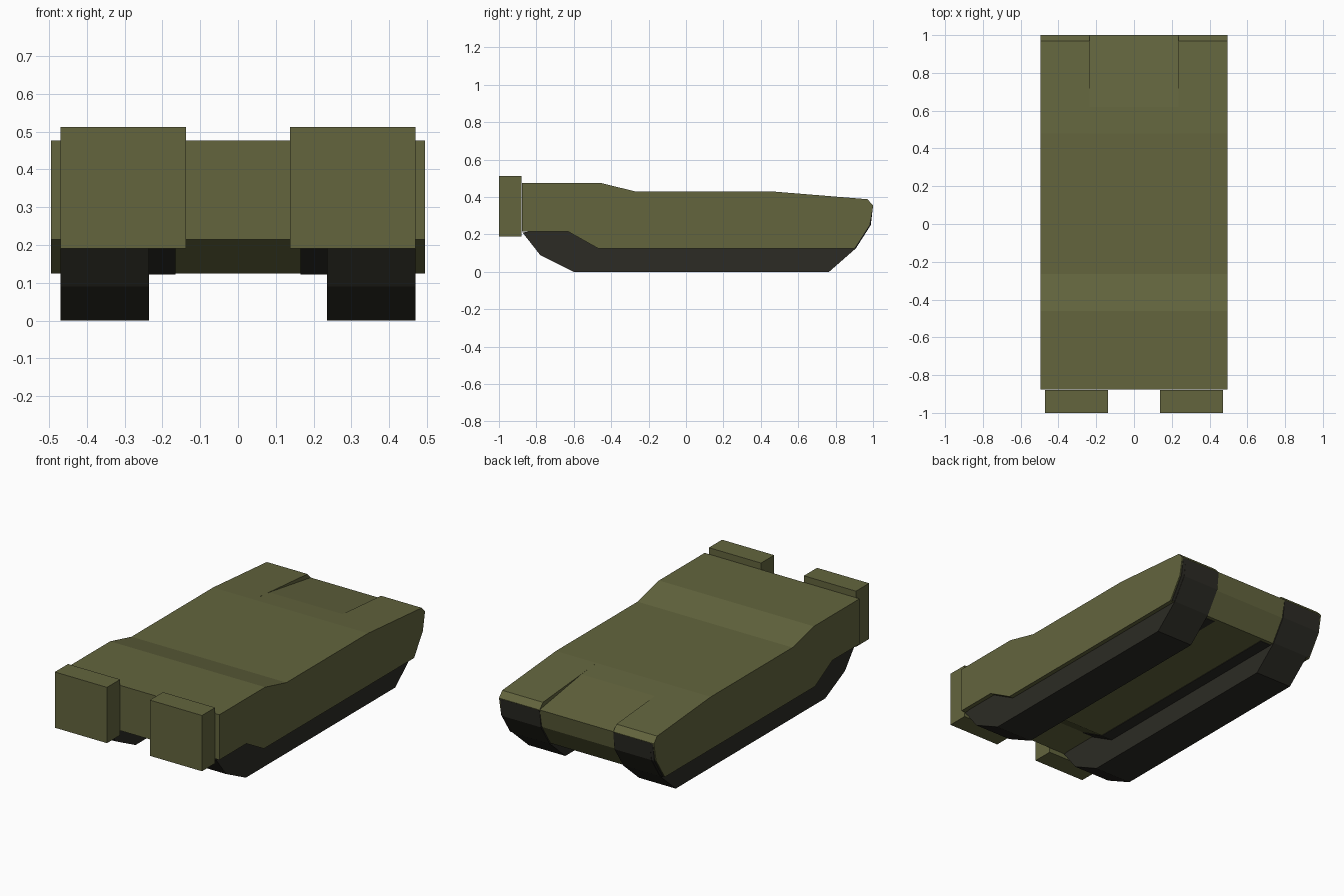
import bpy, bmesh

if "Cube" in bpy.data.objects:
    bpy.data.objects.remove(bpy.data.objects["Cube"])


def material(name, rgb):
    m = bpy.data.materials.new(name)
    m.diffuse_color = (*rgb, 1)
    m.use_nodes = True
    m.node_tree.nodes["Principled BSDF"].inputs["Base Color"].default_value = m.diffuse_color
    return m


GREEN = material("olive green", (0.125, 0.130, 0.048))
DARK = material("track black", (0.025, 0.024, 0.018))


def extrude_profile(name, profile, x0, x1, mat):
    """Solid made from a (y, z) side profile swept from x0 to x1."""
    bm = bmesh.new()
    face = bm.faces.new([bm.verts.new((x0, y, z)) for y, z in profile])
    res = bmesh.ops.extrude_face_region(bm, geom=[face])
    moved = [g for g in res["geom"] if isinstance(g, bmesh.types.BMVert)]
    bmesh.ops.translate(bm, verts=moved, vec=(x1 - x0, 0, 0))
    bmesh.ops.recalc_face_normals(bm, faces=bm.faces)
    me = bpy.data.meshes.new(name)
    bm.to_mesh(me)
    bm.free()
    me.materials.append(mat)
    ob = bpy.data.objects.new(name, me)
    bpy.context.collection.objects.link(ob)
    return ob


def mirrored(name, profile, x0, x1, mat):
    ob = extrude_profile(name, profile, x0, x1, mat)
    ob.modifiers.new("mirror", "MIRROR")
    return ob


front = [(-0.47, 0.125), (-0.63, 0.215), (-0.877, 0.215), (-0.877, 0.476),
         (-0.46, 0.476), (-0.265, 0.428), (0.48, 0.428)]

# Central hull, dipping slightly between the rear fenders
extrude_profile("hull_center", front + [(0.62, 0.416), (1.0, 0.356),
                (0.98, 0.25), (0.90, 0.125)], -0.235, 0.235, GREEN)

# Side hulls with a raised fender lip at the rear
mirrored("side_hull", front + [(0.97, 0.388), (1.0, 0.355), (0.98, 0.25),
         (0.90, 0.125)], 0.235, 0.495, GREEN)

# Tracks, showing through below the hull and at the rear end
mirrored("track", [(-0.60, 0.0), (-0.78, 0.09), (-0.874, 0.21), (-0.6, 0.25),
         (0.9, 0.34), (1.0, 0.352), (0.988, 0.25), (0.908, 0.125),
         (0.765, 0.0)], 0.235, 0.47, DARK)
mirrored("track_rear_cover", [(0.9, 0.34), (1.0, 0.35), (0.986, 0.25),
         (0.906, 0.126), (0.85, 0.15)], 0.47, 0.488, DARK)

# Dark strip on the belly beside each track
mirrored("belly_strip", [(-0.63, 0.211), (-0.47, 0.122), (0.88, 0.122),
         (0.88, 0.14), (-0.46, 0.14), (-0.62, 0.23)], 0.165, 0.235, DARK)

# Stowage boxes on the front
mirrored("stowage_box", [(-1.0, 0.19), (-0.88, 0.19), (-0.88, 0.512),
         (-1.0, 0.512)], 0.137, 0.47, GREEN)
